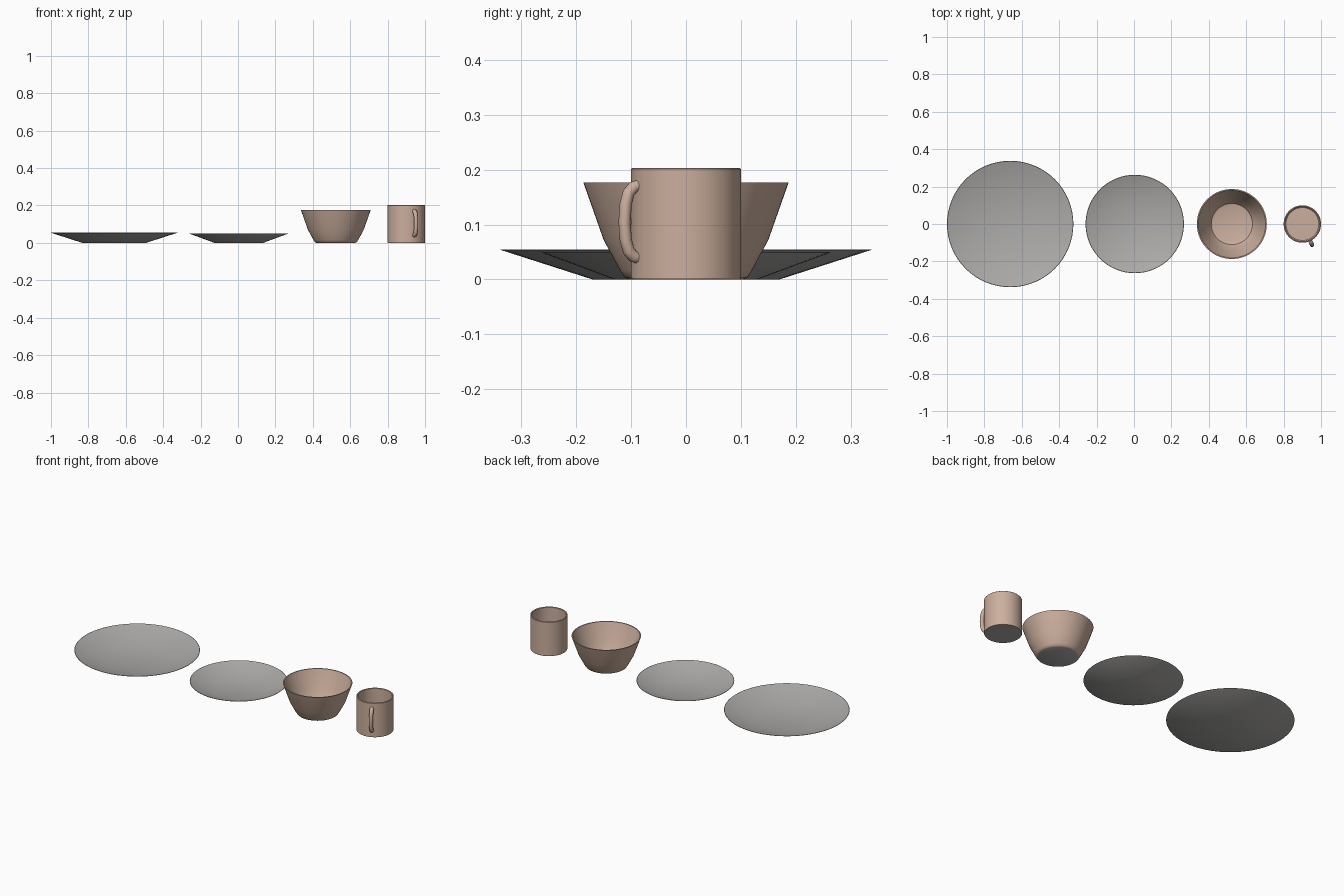
import bpy, bmesh, math
from mathutils import Vector

if "Cube" in bpy.data.objects:
    bpy.data.objects.remove(bpy.data.objects["Cube"])


def material(name, rgb):
    m = bpy.data.materials.new(name)
    m.diffuse_color = (*rgb, 1)
    m.use_nodes = True
    m.node_tree.nodes["Principled BSDF"].inputs["Base Color"].default_value = m.diffuse_color
    return m


grey = material("grey stoneware", (0.42, 0.41, 0.40))
tan = material("tan glaze", (0.60, 0.43, 0.34))
foot = material("grey foot", (0.42, 0.41, 0.40))


def finish(name, bm, mats, angle=30):
    bmesh.ops.recalc_face_normals(bm, faces=bm.faces)
    me = bpy.data.meshes.new(name)
    bm.to_mesh(me)
    bm.free()
    for m in mats:
        me.materials.append(m)
    ob = bpy.data.objects.new(name, me)
    bpy.context.collection.objects.link(ob)
    bpy.ops.object.select_all(action='DESELECT')
    ob.select_set(True)
    bpy.context.view_layer.objects.active = ob
    bpy.ops.object.shade_smooth_by_angle(angle=math.radians(angle))
    return ob


def lathe(name, x, profile, mats, segs=64):
    """Spin an (r, z) profile that starts and ends on the axis."""
    bm = bmesh.new()
    vs = [bm.verts.new((r, 0, z)) for r, z in profile]
    es = [bm.edges.new(p) for p in zip(vs, vs[1:])]
    bmesh.ops.spin(bm, geom=vs + es, cent=(0, 0, 0), axis=(0, 0, 1),
                   angle=math.tau, steps=segs, use_duplicate=False)
    bmesh.ops.remove_doubles(bm, verts=bm.verts, dist=1e-5)
    if len(mats) > 1:  # underside of the foot
        for f in bm.faces:
            if f.calc_center_median().z < 1e-4:
                f.material_index = 1
    bmesh.ops.translate(bm, verts=bm.verts, vec=(x, 0, 0))
    return finish(name, bm, mats)


# Plates: flat well, straight sloping rim
for name, x, r, h, base in (("dinner_plate", -0.662, 0.338, 0.055, 0.17),
                            ("side_plate", 0.004, 0.263, 0.050, 0.13)):
    lathe(name, x, [(0, 0), (base, 0), (r, h - 0.001), (r - 0.002, h),
                    (base + 0.012, 0.007), (0, 0.007)], [grey])

# Bowl
lathe("bowl", 0.523, [(0, 0), (0.104, 0), (0.112, 0.004), (0.120, 0.016),
                      (0.150, 0.072), (0.187, 0.177), (0.181, 0.177),
                      (0.144, 0.075), (0.124, 0.036), (0.110, 0.014),
                      (0.100, 0.010), (0, 0.010)], [tan, foot])

# Mug body
MX = 0.9
lathe("mug_body", MX, [(0, 0), (0.098, 0), (0.1, 0.003), (0.1, 0.201),
                       (0.098, 0.203), (0.094, 0.203), (0.092, 0.201),
                       (0.092, 0.012), (0.088, 0.008), (0, 0.008)], [tan, foot])

# Mug handle: round tube along a shallow arc, both ends sunk in the wall
out = Vector((math.cos(math.radians(-65)), math.sin(math.radians(-65)), 0))
side = Vector((-out.y, out.x, 0))
path = [(0.096, 0.170), (0.106, 0.168), (0.115, 0.158), (0.121, 0.138),
        (0.1235, 0.105), (0.121, 0.072), (0.115, 0.052), (0.106, 0.042),
        (0.096, 0.040)]
bm = bmesh.new()
rings = []
for i, (r, z) in enumerate(path):
    a, b = path[max(i - 1, 0)], path[min(i + 1, len(path) - 1)]
    t = (out * (b[0] - a[0]) + Vector((0, 0, b[1] - a[1]))).normalized()
    n = t.cross(side)
    c = Vector((MX, 0, z)) + out * r
    rings.append([bm.verts.new(c + 0.011 * (n * math.cos(k * math.tau / 16)
                                            + side * math.sin(k * math.tau / 16)))
                  for k in range(16)])
for p, q in zip(rings, rings[1:]):
    for k in range(16):
        bm.faces.new((p[k], p[k - 1], q[k - 1], q[k]))
bm.faces.new(rings[0])
bm.faces.new(rings[-1])
finish("mug_handle", bm, [tan], 50)
